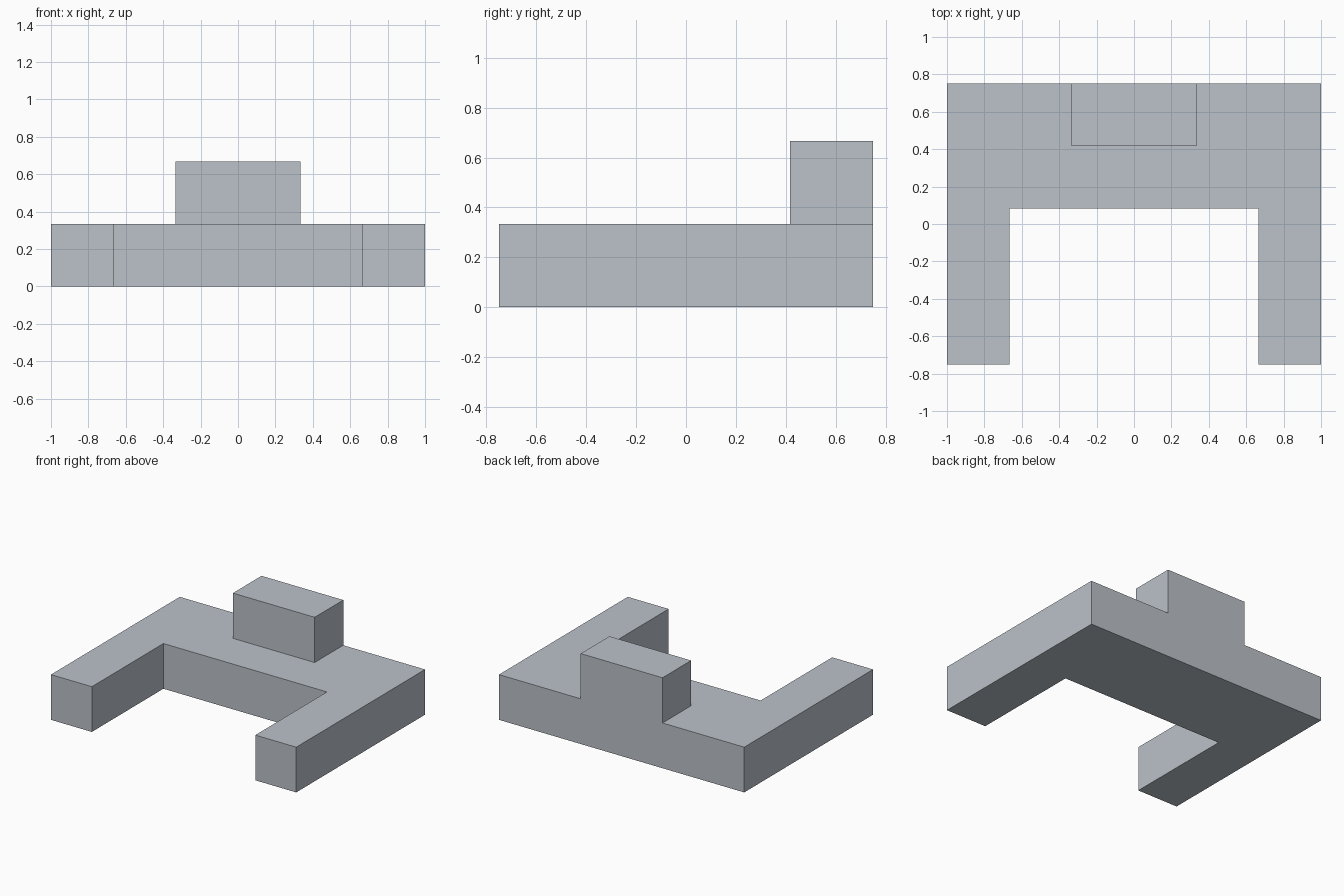
import bpy
import bmesh
import math

if "Cube" in bpy.data.objects:
    bpy.data.objects.remove(bpy.data.objects["Cube"])

U = 1 / 3  # the model sits on a grid of thirds

mat = bpy.data.materials.new("light blue grey")
mat.diffuse_color = (0.50, 0.54, 0.59, 1)
mat.use_nodes = True
mat.node_tree.nodes["Principled BSDF"].inputs["Base Color"].default_value = mat.diffuse_color

bm = bmesh.new()

# Plan of the U-shaped base, as cells between these grid lines
xs = [-1, -2 * U, -U, U, 2 * U, 1]
ys = [-0.75, 0.25 * U, 1.25 * U, 0.75]
verts = [[bm.verts.new((x, y, 0)) for y in ys] for x in xs]
for i in range(5):
    for j in range(3):
        if j > 0 or i in (0, 4):  # front row holds only the two arms
            bm.faces.new((verts[i][j], verts[i + 1][j],
                          verts[i + 1][j + 1], verts[i][j + 1]))
bmesh.ops.delete(bm, geom=[v for v in bm.verts if not v.link_faces], context='VERTS')


def raise_faces(faces, height, keep):
    """Extrude faces upward; keep the originals only if they stay visible."""
    new = bmesh.ops.extrude_face_region(bm, geom=faces, use_keep_orig=keep)["geom"]
    moved = [g for g in new if isinstance(g, bmesh.types.BMVert)]
    bmesh.ops.translate(bm, verts=moved, vec=(0, 0, height))
    if not keep:
        bmesh.ops.delete(bm, geom=[f for f in faces if f.is_valid], context='FACES')
    return [g for g in new if isinstance(g, bmesh.types.BMFace)]


# Base slab
top = raise_faces(bm.faces[:], U, True)

# Raised block at the middle of the back edge
block = [f for f in top if abs(f.calc_center_median().x) < 0.1
         and f.calc_center_median().y > 0.5]
raise_faces(block, U, False)

# Merge the coplanar cells into clean flat faces
bmesh.ops.recalc_face_normals(bm, faces=bm.faces[:])
bmesh.ops.dissolve_limit(bm, angle_limit=math.radians(1),
                         verts=bm.verts[:], edges=bm.edges[:])

mesh = bpy.data.meshes.new("u_base_with_block")
bm.to_mesh(mesh)
bm.free()
mesh.materials.append(mat)
bpy.context.collection.objects.link(bpy.data.objects.new("u_base_with_block", mesh))
